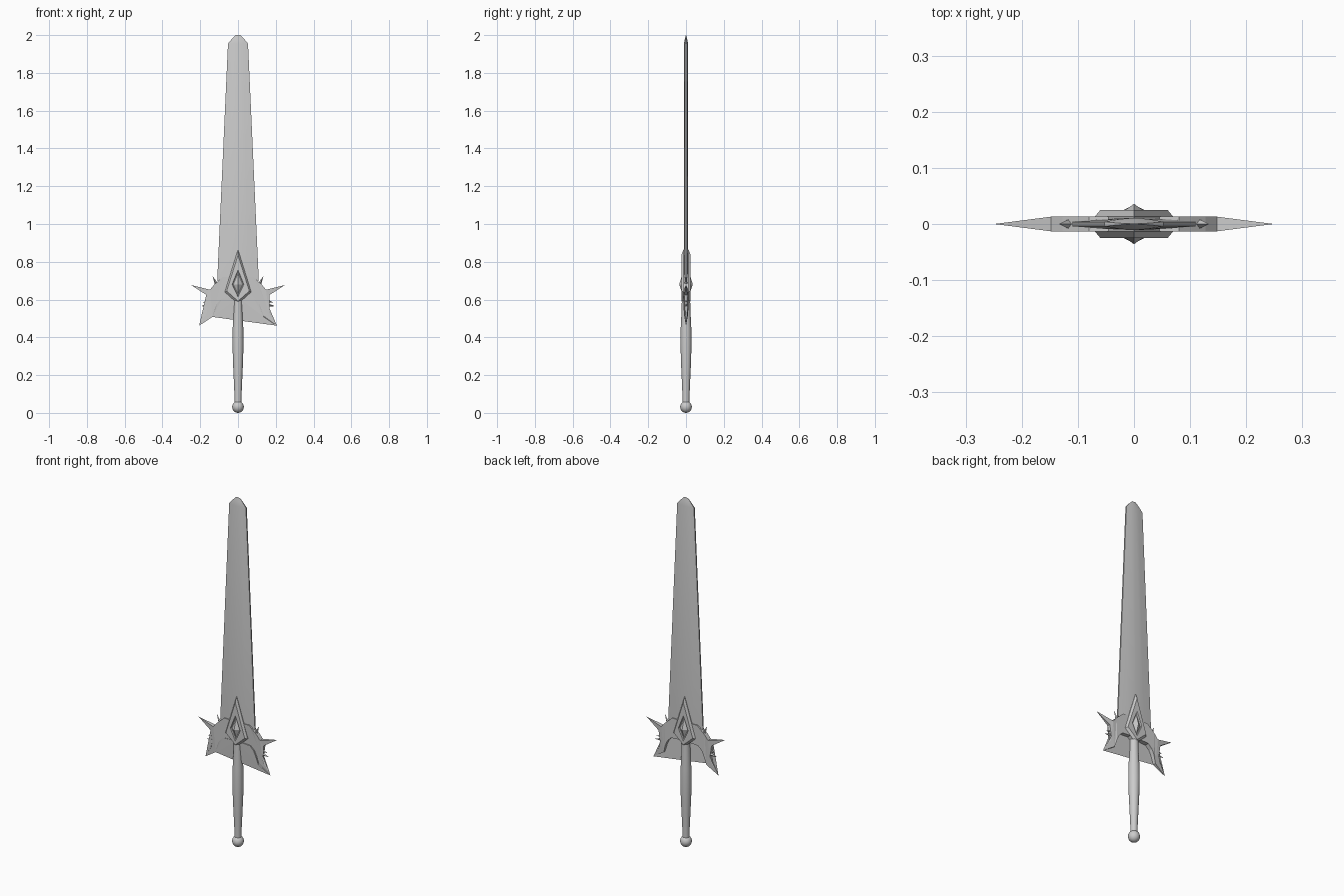
import bpy, bmesh
from math import sin, cos, pi, radians
from mathutils import Vector

cube = bpy.data.objects.get("Cube")
if cube:
    bpy.data.objects.remove(cube, do_unlink=True)


def loft(name, loops, smooth=None):
    """Bridge equal-sized point loops, cap both ends, merge collapsed points."""
    bm = bmesh.new()
    rings = [[bm.verts.new(p) for p in loop] for loop in loops]
    n = len(rings[0])
    for a, b in zip(rings, rings[1:]):
        for i in range(n):
            j = (i + 1) % n
            bm.faces.new((a[i], a[j], b[j], b[i]))
    caps = [bm.faces.new(rings[0]), bm.faces.new(rings[-1])]
    bmesh.ops.triangulate(bm, faces=caps)
    bmesh.ops.remove_doubles(bm, verts=bm.verts, dist=0.0002)
    bmesh.ops.recalc_face_normals(bm, faces=bm.faces)
    mesh = bpy.data.meshes.new(name)
    bm.to_mesh(mesh)
    bm.free()
    obj = bpy.data.objects.new(name, mesh)
    bpy.context.collection.objects.link(obj)
    if smooth:
        bpy.ops.object.select_all(action='DESELECT')
        obj.select_set(True)
        bpy.context.view_layer.objects.active = obj
        bpy.ops.object.shade_smooth_by_angle(angle=radians(smooth))
    return obj


def lathe(name, profile, sides=20):
    ring = [2 * pi * i / sides for i in range(sides)]
    return loft(name, [[(r * cos(a), r * sin(a), z) for a in ring]
                       for r, z in profile], 45)


def rhomb(w, top, mid, bottom, y):
    return [(0, y, top), (w, y, mid), (0, y, bottom), (-w, y, mid)]


def both_sides(half):
    """Continue loops from the front through to the back."""
    flipped = [[(x, -y, z) for x, y, z in loop] for loop in reversed(half)]
    return half + flipped


# Blade: shallow lens section with a blunt edge, narrowing to a chisel tip
def blade_section(w, edge, ridge, z):
    mid = (edge + 2 * ridge) / 3
    front = [(w, -edge, z), (w / 2, -mid, z), (0, -ridge, z),
             (-w / 2, -mid, z), (-w, -edge, z)]
    return front + [(x, -y, z) for x, y, z in reversed(front)]


loft("blade", [blade_section(*s) for s in (
    (.11, .004, .011, .7), (.053, .004, .011, 1.955),
    (.032, .002, .006, 1.98), (.012, .0005, .001, 2))], 30)

# Guard: horned outline that thins toward the outer tips
half = [(0, .72), (.08, .72), (.103, .7), (.127, .678), (.148, .652),
        (.249, .677), (.168, .625), (.163, .59), (.158, .56), (.165, .53),
        (.206, .462), (.135, .508), (.122, .553), (.108, .583),
        (.085, .605), (0, .61)]
outline = half + [(-x, z) for x, z in half[-2:0:-1]]


def thickness(x, z):
    if abs(x) > .2:
        return 0
    return .013 if abs(x) < .15 and z > .52 else .009


loft("guard", [[(x, s * thickness(x, z), z) for x, z in outline]
               for s in (-1, 1)])

# Small thorns along the guard, mirrored left and right
thorns = [((.115, .682), (.134, .724), .009),
          ((.155, .572), (.197, .565), .009),
          ((.158, .592), (.186, .585), .007)]
for number, (base, tip, r) in enumerate(thorns, 1):
    for side, s in (("left", 1), ("right", -1)):
        b = Vector((s * base[0], 0, base[1]))
        t = Vector((s * tip[0], 0, tip[1]))
        out = Vector((0, r, 0))
        across = (t - b).normalized().cross(out)
        loft(f"thorn_{side}_{number}",
             [[b + out, b + across, b - out, b - across], [t] * 4])

# Kite-shaped mount with a bevelled rim and a recessed socket on each face
loft("gem_mount", both_sides([
    rhomb(.028, .75, .68, .62, -.018),
    rhomb(.031, .757, .68, .614, -.025),
    rhomb(.06, .835, .645, .592, -.025),
    rhomb(.07, .865, .64, .577, -.013)]))

# Faceted gem showing on both faces
loft("gem", both_sides([
    rhomb(0, .68, .68, .68, -.036),
    rhomb(.025, .74, .68, .628, -.018)]))

# Grip with a gentle swell, and a ball pommel
lathe("grip", [(.018, .05), (.019, .1), (.023, .19), (.027, .28),
               (.029, .37), (.028, .45), (.024, .53), (.022, .6)])
steps = 10
lathe("pommel", [(.031 * sin(pi * i / steps), .032 - .032 * cos(pi * i / steps))
                 for i in range(steps + 1)])
